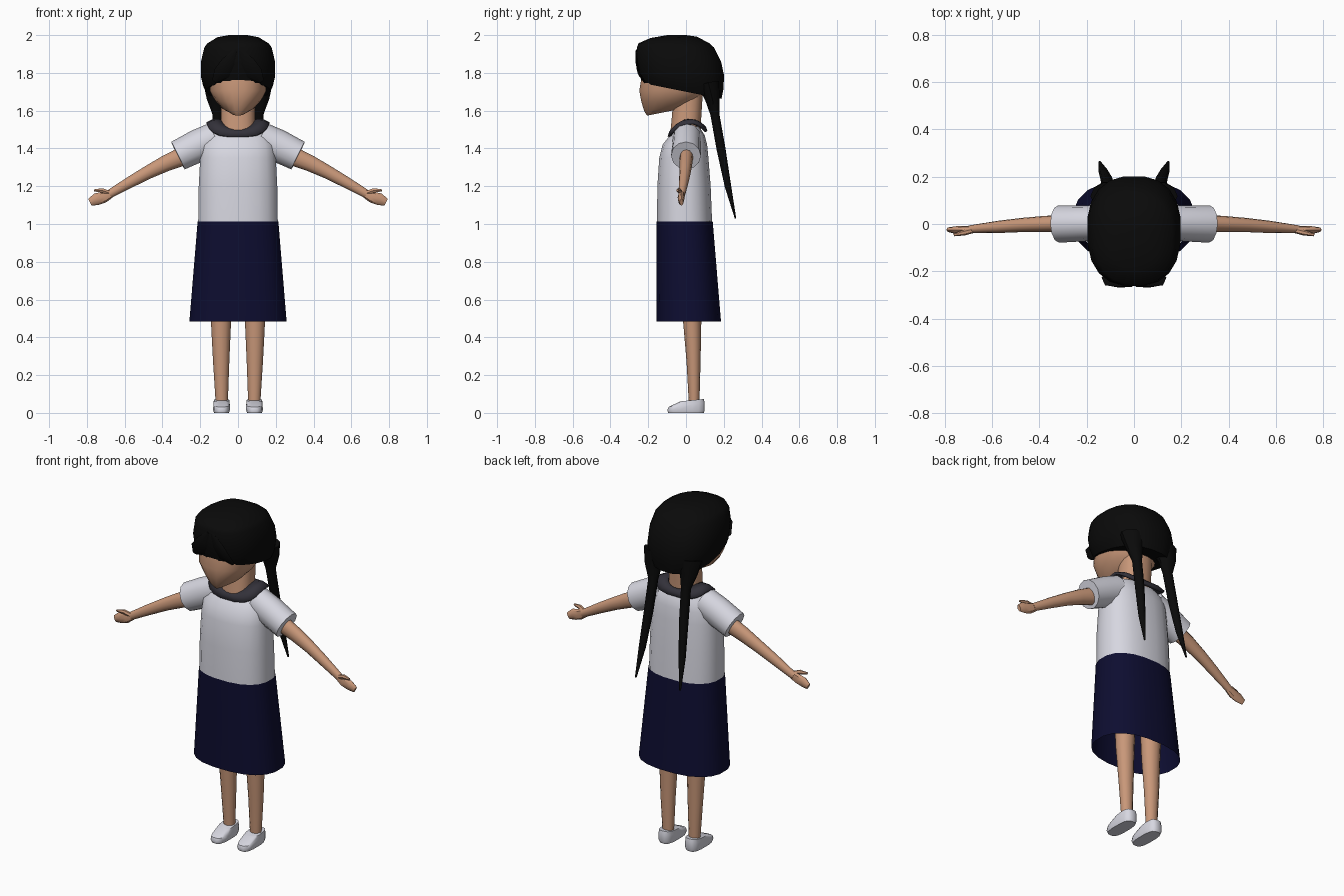
import bpy, bmesh, math
from mathutils import Vector

if "Cube" in bpy.data.objects:
    bpy.data.objects.remove(bpy.data.objects["Cube"])


def material(name, r, g, b):
    m = bpy.data.materials.new(name)
    m.diffuse_color = (r, g, b, 1)
    m.use_nodes = True
    m.node_tree.nodes["Principled BSDF"].inputs["Base Color"].default_value = m.diffuse_color
    return m


SKIN = material("skin", 0.58, 0.31, 0.19)
WHITE = material("white cloth", 0.68, 0.68, 0.75)
NAVY = material("navy cloth", 0.004, 0.004, 0.03)
BLACK = material("black hair", 0.003, 0.003, 0.003)
GREY = material("dark grey collar", 0.033, 0.031, 0.042)


def skin_rings(name, rings, mat, cap=True, mirror=False, thick=0, angle=40):
    """Join equal-length rings of points into one surface."""
    bm = bmesh.new()
    loops = [[bm.verts.new(p) for p in ring] for ring in rings]
    n = len(loops[0])
    for a, b in zip(loops, loops[1:]):
        for i in range(n):
            j = (i + 1) % n
            bm.faces.new((a[i], a[j], b[j], b[i]))
    if cap:
        bm.faces.new(loops[0][::-1])
        bm.faces.new(loops[-1])
    bmesh.ops.recalc_face_normals(bm, faces=bm.faces[:])
    me = bpy.data.meshes.new(name)
    bm.to_mesh(me)
    bm.free()
    me.materials.append(mat)
    ob = bpy.data.objects.new(name, me)
    bpy.context.collection.objects.link(ob)
    bpy.ops.object.select_all(action='DESELECT')
    bpy.context.view_layer.objects.active = ob
    ob.select_set(True)
    bpy.ops.object.shade_smooth_by_angle(angle=math.radians(angle))
    if thick:
        mod = ob.modifiers.new("thickness", 'SOLIDIFY')
        mod.thickness = thick
        mod.offset = 0
    if mirror:
        mod = ob.modifiers.new("mirror", 'MIRROR')
    return ob


def oval(z, y0, y1, rx, n=20, power=2.4, tilt=0, sag=0, x=0):
    """Horizontal rounded ring from y0 to y1, tilted or sagging along y."""
    ring = []
    for i in range(n):
        t = 2 * math.pi * (i + 0.5) / n
        c, s = math.cos(t), math.sin(t)
        px = math.copysign(abs(c) ** (2 / power), c) * rx
        py = (y0 + y1) / 2 + math.copysign(abs(s) ** (2 / power), s) * (y1 - y0) / 2
        ring.append((x + px, py, z + tilt * py - sag * (py - 0.02) ** 2))
    return ring


def tube(name, pts, mat, side, n=12, **kw):
    """Tube through (x, y, z, half width along side, half depth)."""
    pos = [Vector(p[:3]) for p in pts]
    rings = []
    for i, p in enumerate(pts):
        d = (pos[min(i + 1, len(pts) - 1)] - pos[max(i - 1, 0)]).normalized()
        v = d.cross(Vector(side)).normalized()
        u = v.cross(d)
        rings.append([pos[i] + u * p[3] * math.cos(2 * math.pi * k / n)
                      + v * p[4] * math.sin(2 * math.pi * k / n) for k in range(n)])
    return skin_rings(name, rings, mat, mirror=True, **kw)


X, Y = (1, 0, 0), (0, 1, 0)

# Clothes
skin_rings("shirt", [oval(1.0, -.155, .14, .213), oval(1.2, -.153, .132, .21),
                     oval(1.35, -.143, .12, .202), oval(1.42, -.125, .113, .195),
                     oval(1.47, -.085, .1, .168), oval(1.515, -.045, .07, .13)], WHITE)
skin_rings("skirt", [oval(1.012, -.157, .143, .216), oval(.485, -.157, .187, .26)],
           NAVY, cap=False, angle=30)
skin_rings("collar", [oval(1.55, -.07, .085, .092, sag=6, power=2.2),
                      oval(1.55, -.083, .1, .13, sag=6, power=2.6),
                      oval(1.535, -.092, .108, .165, sag=6, power=3)],
           GREY, cap=False, thick=.014)
tube("sleeve", [(.12, .005, 1.455, .075, .085), (.21, .003, 1.415, .076, .087),
                (.318, 0, 1.362, .079, .081)], WHITE, Y)

# Arms and hands
tube("arm", [(.29, .003, 1.36, .036, .05), (.38, 0, 1.322, .034, .043),
             (.47, -.004, 1.277, .03, .036), (.57, -.012, 1.222, .026, .03),
             (.69, -.022, 1.153, .017, .022)], SKIN, Y)
tube("hand", [(.675, -.022, 1.16, .016, .023), (.71, -.026, 1.142, .018, .03),
              (.75, -.026, 1.131, .017, .032), (.784, -.024, 1.115, .01, .02)],
     SKIN, Y, n=8)
tube("thumb", [(.685, -.028, 1.165, .012, .014), (.72, -.037, 1.178, .012, .013),
               (.762, -.046, 1.178, .006, .006)], SKIN, Y, n=6)

# Legs and shoes
tube("leg", [(.09, .033, .66, .06, .055), (.09, .033, .48, .053, .048),
             (.089, .04, .27, .043, .037), (.086, .043, .05, .032, .028)], SKIN, X)
skin_rings("shoe", [oval(0, -.095, .095, .04, 16, 3, x=.087),
                    oval(.015, -.1, .1, .045, 16, 3, x=.087),
                    oval(.043, -.093, .1, .044, 16, 3, tilt=.12, x=.087),
                    oval(.064, -.03, .095, .041, 16, 3, tilt=.1, x=.087)],
           WHITE, mirror=True)

# Neck and face
skin_rings("neck", [oval(1.47, -.085, .08, .097), oval(1.54, -.078, .08, .09),
                    oval(1.7, -.065, .09, .09)], SKIN)
skin_rings("face", [oval(1.615, -.207, .05, .045, tilt=.2, power=2),
                    oval(1.632, -.222, .07, .088, tilt=.17, power=2),
                    oval(1.665, -.238, .085, .125, tilt=.08, power=2.2),
                    oval(1.705, -.249, .1, .15), oval(1.79, -.235, .12, .155)],
           SKIN, angle=35)

# Hair cap with fringe, slanting down towards the back
skin_rings("hair", [oval(2.0, -.1, .0, .05), oval(1.99, -.19, .06, .11, tilt=.03),
                    oval(1.957, -.253, .125, .163), oval(1.935, -.262, .15, .18),
                    oval(1.86, -.265, .188, .198), oval(1.785, -.247, .204, .199),
                    oval(1.735, -.24, .2, .187, tilt=-.12),
                    oval(1.7, -.236, .19, .17, tilt=-.2)], BLACK, angle=50)

# Two long thin tails of hair hanging behind
tube("hair_tail", [(.105, .12, 1.74, .08, .06), (.115, .14, 1.66, .05, .04),
                   (.107, .153, 1.58, .028, .025), (.115, .185, 1.4, .026, .025),
                   (.13, .222, 1.2, .02, .018), (.145, .262, 1.03, .005, .004)],
     BLACK, X, n=10)

# Two fringe locks parted at the middle of the forehead
tube("fringe_lock", [(.012, -.262, 1.92, .008, .004), (.05, -.262, 1.86, .035, .006),
                     (.085, -.25, 1.8, .045, .006), (.125, -.222, 1.755, .015, .005)],
     BLACK, X, n=8)
